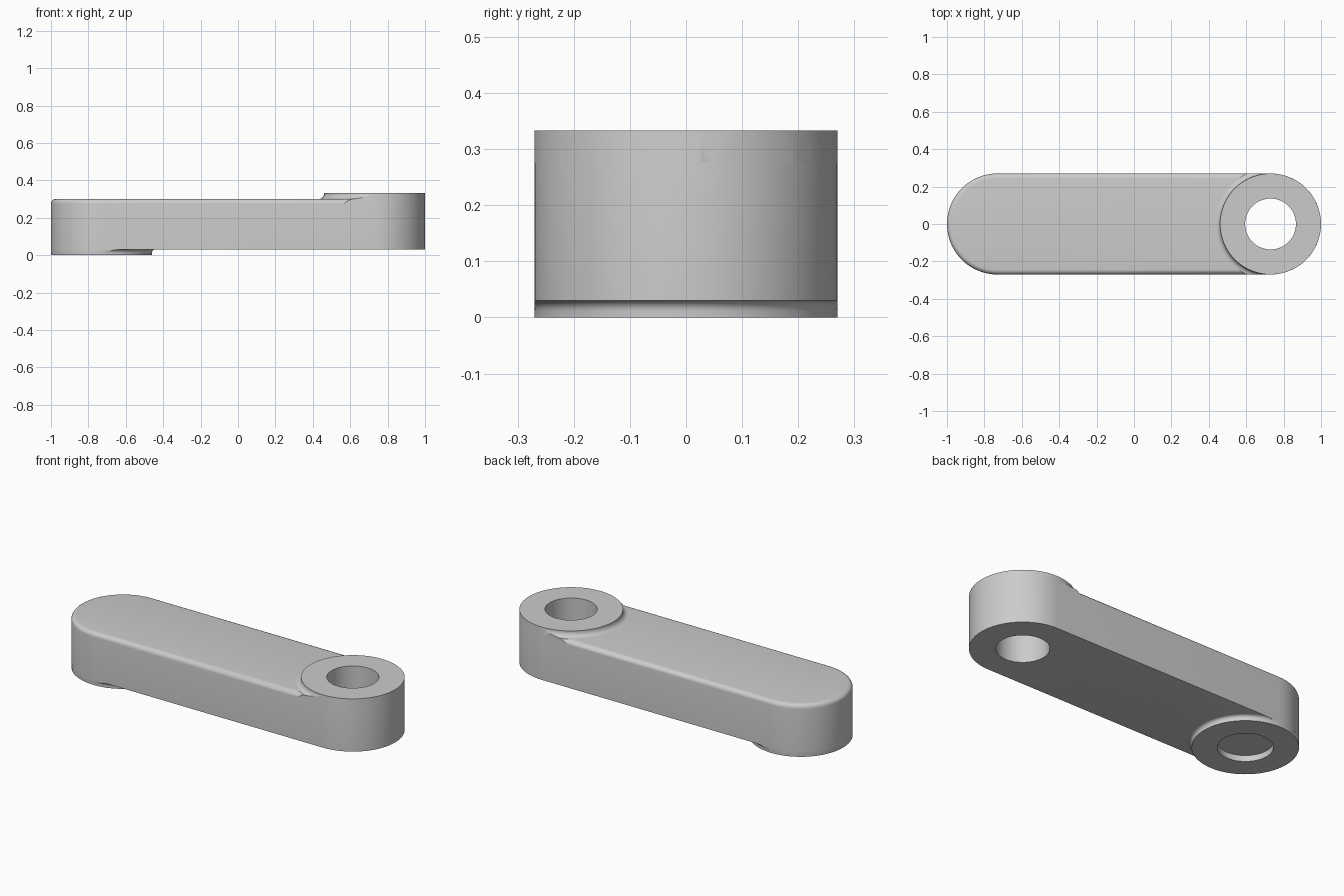
import bpy, bmesh
from math import pi, sin, cos

if "Cube" in bpy.data.objects:
    bpy.data.objects.remove(bpy.data.objects["Cube"])

CX, R, SEG = 0.73, 0.27, 32   # end centre, end radius, segments per half turn


def stack(name, rings):
    """Closed solid from matching rings of points, capped at both ends."""
    bm = bmesh.new()
    vs = [[bm.verts.new(p) for p in ring] for ring in rings]
    n = len(rings[0])
    for a, b in zip(vs, vs[1:]):
        for i in range(n):
            j = (i + 1) % n
            bm.faces.new((a[i], a[j], b[j], b[i]))
    bm.faces.new(vs[0][::-1])
    bm.faces.new(vs[-1])
    bmesh.ops.recalc_face_normals(bm, faces=bm.faces)
    me = bpy.data.meshes.new(name)
    bm.to_mesh(me)
    bm.free()
    ob = bpy.data.objects.new(name, me)
    bpy.context.collection.objects.link(ob)
    return ob


def stadium(r, z):
    pts = []
    for c, start in ((CX, -pi / 2), (-CX, pi / 2)):
        for i in range(SEG + 1):
            a = start + pi * i / SEG
            pts.append((c + r * cos(a), r * sin(a), z))
    return pts


def circle(x, r, z):
    n = 2 * SEG
    return [(x + r * cos(pi * i / SEG), r * sin(pi * i / SEG), z) for i in range(n)]


def combine(ob, tool, operation):
    mod = ob.modifiers.new("combine", 'BOOLEAN')
    mod.operation, mod.object, mod.solver = operation, tool, 'EXACT'
    bpy.context.view_layer.objects.active = ob
    bpy.ops.object.modifier_apply(modifier=mod.name)
    bpy.data.objects.remove(tool)


def boss(name, x, profile):
    """Turned boss with flared foot, trimmed to the arm outline."""
    ob = stack(name, [circle(x, r, z) for r, z in profile])
    trim = stack("trim", [stadium(R - 0.0001, -1), stadium(R - 0.0001, 1)])
    combine(ob, trim, 'INTERSECT')
    return ob


# Arm: rounded upper edge, sharp lower edge
b = 0.025
rings = [stadium(R, 0.03)]
for i in range(7):
    a = pi / 2 * i / 6
    rings.append(stadium(R - b * (1 - cos(a)), 0.30 - b * (1 - sin(a))))
arm = stack("link_arm", rings)

# Upper boss with concave fillet
r0, f = R - 0.0002, 0.028
arc = [(r0 + f * (1 - cos(pi / 2 * i / 6)), 0.30 + f * (1 - sin(pi / 2 * i / 6))) for i in range(7)]
upper = [(r0, 0.333)] + arc + [(0.315, 0.278), (0.315, 0.12)]
combine(arm, boss("upper_boss", CX, upper), 'UNION')

# Lower boss with small fillet
f = 0.018
arc = [(r0 + f * (1 - cos(pi / 2 * i / 5)), 0.03 - f * (1 - sin(pi / 2 * i / 5))) for i in range(6)]
lower = [(r0, 0.0)] + arc + [(r0 + f, 0.12)]
combine(arm, boss("lower_boss", -CX, lower), 'UNION')

# Through hole on the right, shallow blind hole on the left
combine(arm, stack("through_hole", [circle(CX, 0.136, -1), circle(CX, 0.136, 1)]), 'DIFFERENCE')
combine(arm, stack("blind_hole", [circle(-CX, 0.141, -1), circle(-CX, 0.141, 0.034)]), 'DIFFERENCE')

bpy.ops.object.select_all(action='DESELECT')
arm.select_set(True)
bpy.context.view_layer.objects.active = arm
bpy.ops.object.shade_smooth_by_angle(angle=pi / 6)
